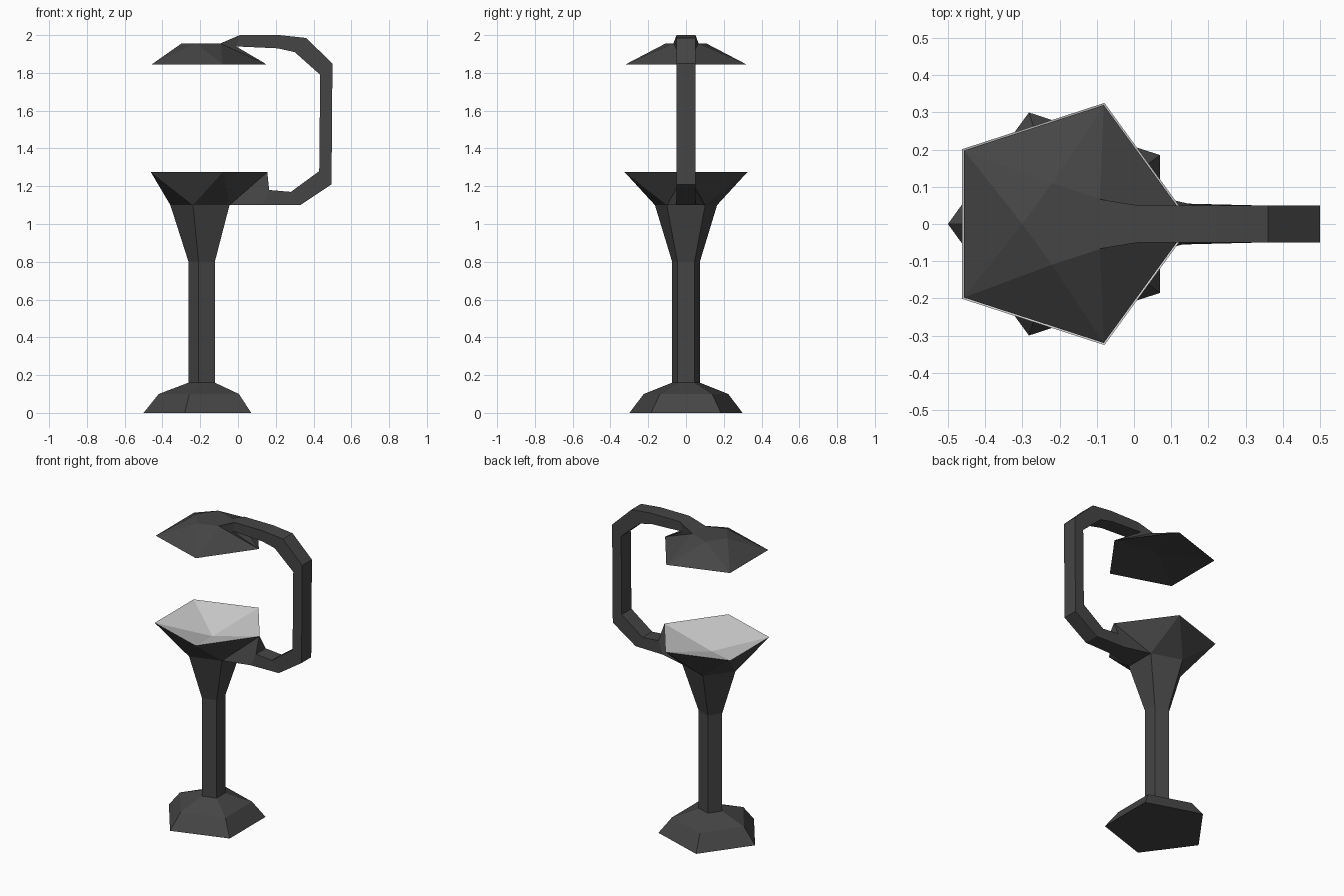
import bpy, bmesh
from math import cos, sin, pi

if "Cube" in bpy.data.objects:
    bpy.data.objects.remove(bpy.data.objects["Cube"])

CX = -0.185  # axis of the pentagonal stand


def material(name, grey):
    m = bpy.data.materials.new(name)
    m.diffuse_color = (grey, grey, grey, 1)
    m.use_nodes = True
    m.node_tree.nodes["Principled BSDF"].inputs["Base Color"].default_value = m.diffuse_color
    return m


dark = material("dark_metal", 0.06)
pale = material("pale_lining", 0.6)


def make(name, bm, mat):
    me = bpy.data.meshes.new(name)
    bm.to_mesh(me)
    bm.free()
    me.materials.append(mat)
    ob = bpy.data.objects.new(name, me)
    bpy.context.collection.objects.link(ob)
    return ob


def ring(bm, r, z, start=pi):
    return [bm.verts.new((CX + r * cos(start + i * 2 * pi / 5),
                          r * sin(start + i * 2 * pi / 5), z)) for i in range(5)]


def bridge(bm, a, b):
    for i in range(len(a)):
        j = (i + 1) % len(a)
        bm.faces.new((a[i], a[j], b[j], b[i]))


def zigzag(bm, low, high):
    # triangles between a ring and one turned by half a step
    for i in range(5):
        j = (i + 1) % 5
        bm.faces.new((low[i], low[j], high[i]))
        bm.faces.new((low[j], high[j], high[i]))


def fan(bm, r, z):
    tip = bm.verts.new((CX, 0, z))
    for i in range(5):
        bm.faces.new((r[i], r[(i + 1) % 5], tip))


HALF = pi + pi / 5

# Foot, column and flared bowl
bm = bmesh.new()
rings = [ring(bm, r, z) for r, z in
         ((0.315, 0), (0.235, 0.1), (0.077, 0.16), (0.077, 0.8), (0.173, 1.1))]
bm.faces.new(rings[0][::-1])
for a, b in zip(rings, rings[1:]):
    bridge(bm, a, b)
zigzag(bm, rings[-1], ring(bm, 0.342, 1.275, HALF))
make("stand", bm, dark)

# Pale hollow inside the bowl
bm = bmesh.new()
fan(bm, ring(bm, 0.342, 1.275, HALF), 1.185)
make("bowl_lining", bm, pale)

# Hood above the bowl
bm = bmesh.new()
rim = ring(bm, 0.336, 1.845, HALF)
top = ring(bm, 0.115, 1.955)
bm.faces.new(top)
zigzag(bm, top, rim)
fan(bm, rim, 1.88)
bmesh.ops.recalc_face_normals(bm, faces=bm.faces)
make("hood", bm, dark)

# Curved arm: outer (x, z, half width), inner (x, z, half width)
W = 0.05
sections = [
    ((-0.045, 1.10, 0.10), (0.155, 1.275, 0.002)),
    ((0.13, 1.10, 0.055), (0.165, 1.18, W)),
    ((0.33, 1.10, W), (0.28, 1.17, W)),
    ((0.495, 1.21, W), (0.43, 1.28, W)),
    ((0.50, 1.85, W), (0.435, 1.79, W)),
    ((0.36, 1.985, W), (0.30, 1.91, W)),
    ((0.22, 2.00, W), (0.21, 1.93, W)),
    ((0.01, 2.00, W), (-0.01, 1.94, W)),
    ((-0.095, 1.955, 0.067), (0.15, 1.846, 0.002)),
]
bm = bmesh.new()
loops = []
for (ox, oz, ow), (ix, iz, iw) in sections:
    loops.append([bm.verts.new(p) for p in
                  ((ox, -ow, oz), (ox, ow, oz), (ix, iw, iz), (ix, -iw, iz))])
for a, b in zip(loops, loops[1:]):
    bridge(bm, a, b)
bmesh.ops.recalc_face_normals(bm, faces=bm.faces)
make("arm", bm, dark)
